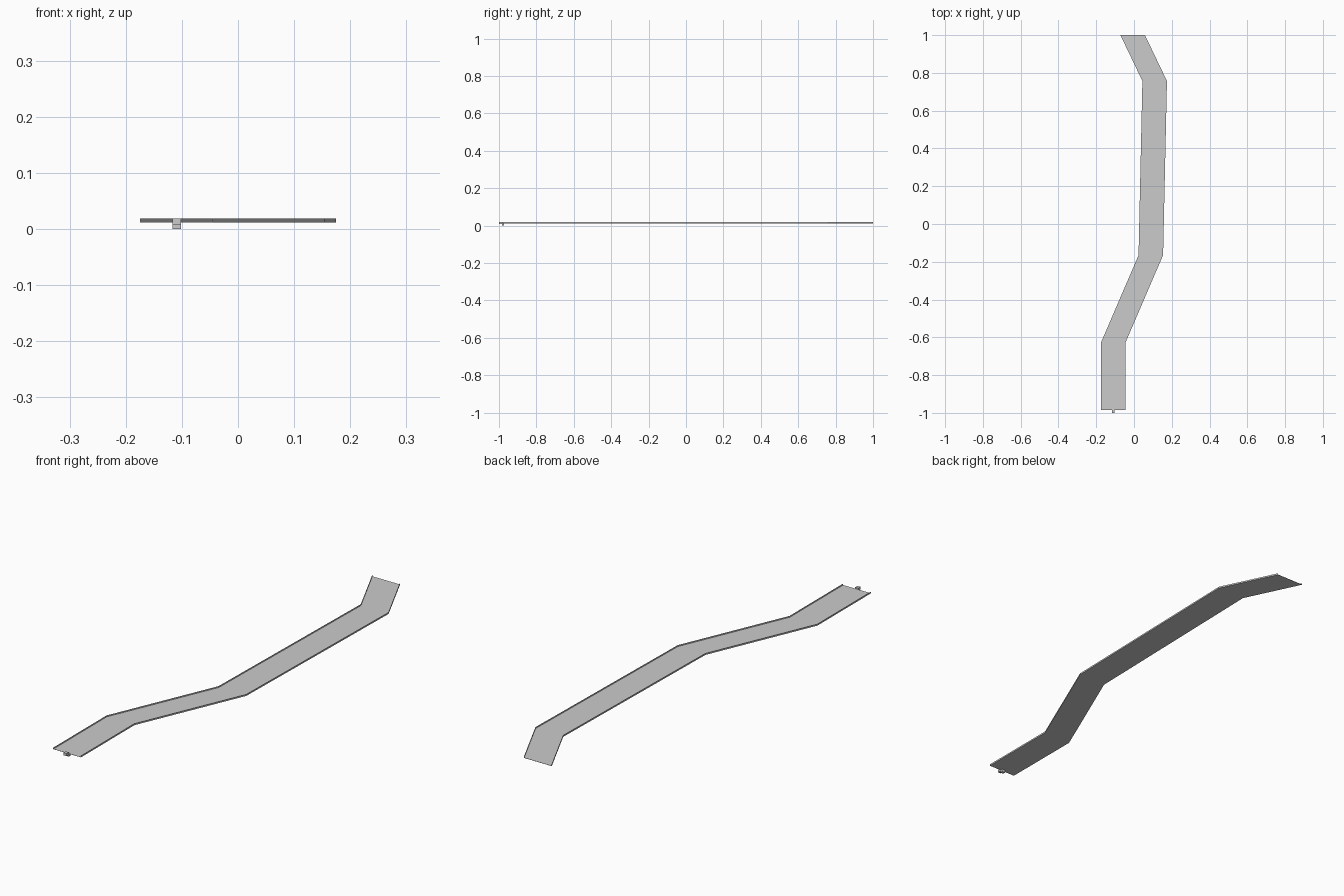
import bpy, bmesh

if "Cube" in bpy.data.objects:
    bpy.data.objects.remove(bpy.data.objects["Cube"])

# Left edge of the channel, swept along y with a constant width in x
PATH = [(-0.175, -0.985), (-0.175, -0.628), (0.024, -0.165), (0.0445, 0.757), (-0.072, 1.0)]
WIDTH, FLOOR, RIM = 0.13, 0.012, 0.0185
T = 0.0008  # sheet thickness


def make_object(name, bm):
    bmesh.ops.recalc_face_normals(bm, faces=bm.faces)
    mesh = bpy.data.meshes.new(name)
    bm.to_mesh(mesh)
    bm.free()
    obj = bpy.data.objects.new(name, mesh)
    bpy.context.collection.objects.link(obj)
    return obj


def sweep(name, path, section):
    """Sweep a closed (x, z) section along (x, y) points and cap the ends."""
    bm = bmesh.new()
    rings = [[bm.verts.new((px + x, y, z)) for x, z in section] for px, y in path]
    n = len(section)
    for a, b in zip(rings, rings[1:]):
        for i in range(n):
            j = (i + 1) % n
            bm.faces.new((a[i], a[j], b[j], b[i]))
    bm.faces.new(rings[0])
    bm.faces.new(rings[-1])
    return make_object(name, bm)


# Winding open channel: thin floor with a low wall along each side
sweep("channel", PATH, [
    (0, RIM), (0, FLOOR), (WIDTH, FLOOR), (WIDTH, RIM),
    (WIDTH - T, RIM), (WIDTH - T, FLOOR + T), (T, FLOOR + T), (T, RIM)])


# Small stepped clip at the front end: side profile (y, z) extruded in x
def extrude_profile(name, profile, x0, x1):
    bm = bmesh.new()
    face = bm.faces.new([bm.verts.new((x0, y, z)) for y, z in profile])
    ext = bmesh.ops.extrude_face_region(bm, geom=[face])
    verts = [v for v in ext["geom"] if isinstance(v, bmesh.types.BMVert)]
    bmesh.ops.translate(bm, vec=(x1 - x0, 0, 0), verts=verts)
    return make_object(name, bm)


extrude_profile("end_clip", [
    (-1.0, 0.008), (-1.0, 0.0185), (-0.985, 0.0185), (-0.985, 0.012),
    (-0.973, 0.012), (-0.973, 0.0), (-0.985, 0.0), (-0.985, 0.008)], -0.117, -0.102)
